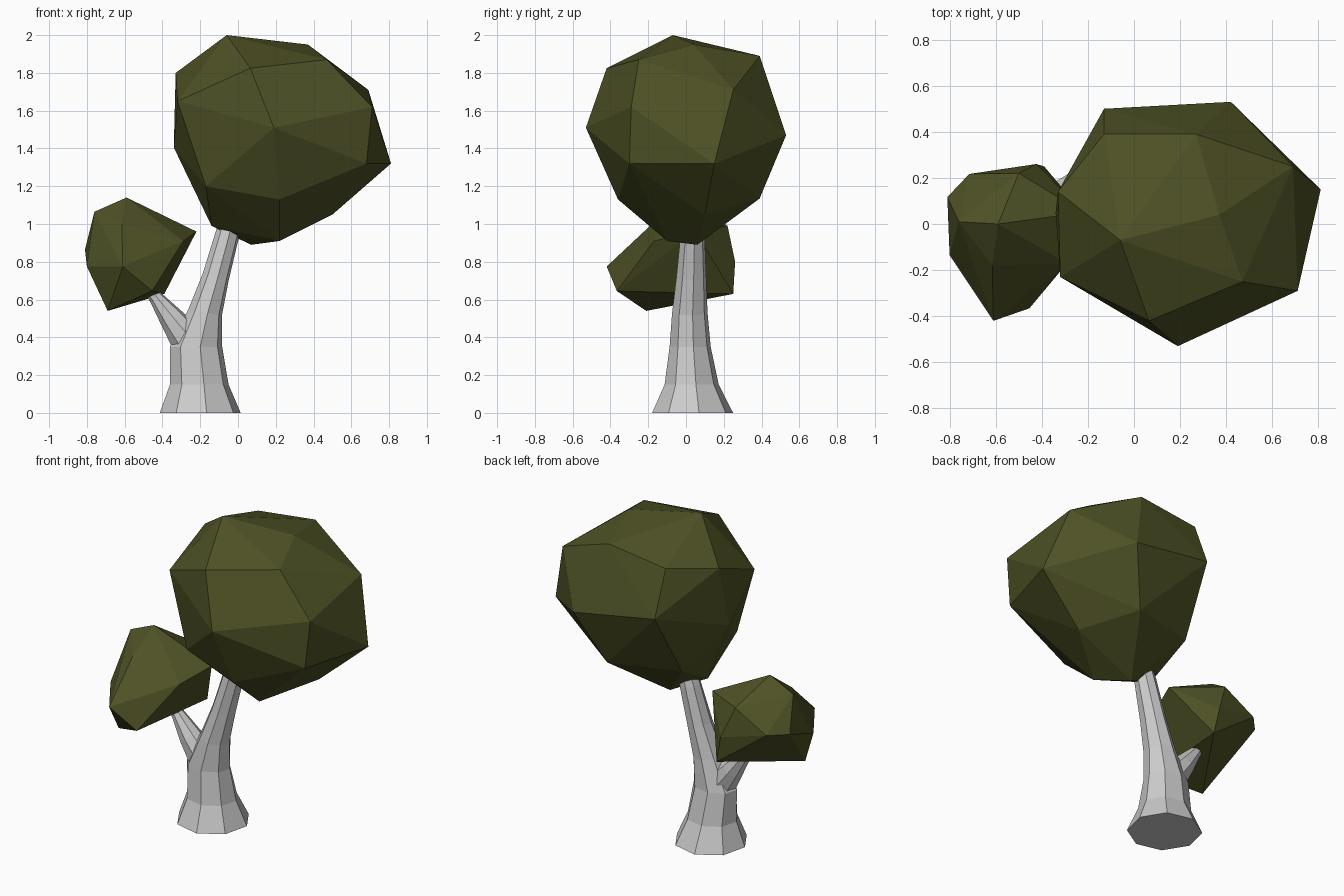
import bpy, bmesh, math
from mathutils import Vector

if "Cube" in bpy.data.objects:
    bpy.data.objects.remove(bpy.data.objects["Cube"])

SIDES = 8
PHASE = math.radians(9)


def new_object(name, bm):
    bmesh.ops.recalc_face_normals(bm, faces=bm.faces)
    mesh = bpy.data.meshes.new(name)
    bm.to_mesh(mesh)
    bm.free()
    obj = bpy.data.objects.new(name, mesh)
    bpy.context.collection.objects.link(obj)
    return obj


def loft(name, rings):
    """Eight-sided tube; each ring is (centre, tilt towards -x, radius x, radius y)."""
    bm = bmesh.new()
    loops = []
    for centre, tilt, rx, ry in rings:
        across = Vector((math.cos(tilt), 0, math.sin(tilt)))
        loop = []
        for i in range(SIDES):
            a = PHASE + math.tau * i / SIDES
            p = Vector(centre) + across * rx * math.cos(a) + Vector((0, ry * math.sin(a), 0))
            loop.append(bm.verts.new(p))
        loops.append(loop)
    for lo, hi in zip(loops, loops[1:]):
        for i in range(SIDES):
            j = (i + 1) % SIDES
            bm.faces.new((lo[i], lo[j], hi[j], hi[i]))
    bm.faces.new(loops[0][::-1])
    bm.faces.new(loops[-1])
    return new_object(name, bm)


def crown(name, points, mat):
    """Faceted leaf mass wrapped around a few corner points."""
    bm = bmesh.new()
    verts = [bm.verts.new(p) for p in points]
    res = bmesh.ops.convex_hull(bm, input=verts)
    loose = [v for v in bm.verts if not v.link_faces]
    bmesh.ops.delete(bm, geom=loose, context='VERTS')
    obj = new_object(name, bm)
    obj.data.materials.append(mat)
    return obj


# Flared trunk leaning into the large crown
trunk = loft("trunk", [
    ((-0.20, 0.035, 0.00), 0, 0.217, 0.217),
    ((-0.205, 0.03, 0.15), 0, 0.157, 0.145),
    ((-0.222, 0.022, 0.35), 0, 0.140, 0.110),
    ((-0.175, 0.020, 0.53), -0.15, 0.092, 0.095),
    ((-0.118, 0.028, 0.72), -0.25, 0.072, 0.080),
    ((-0.055, 0.035, 0.95), -0.25, 0.064, 0.064),
    ((-0.02, 0.035, 1.08), -0.25, 0.050, 0.050),
])

# Side branch, fused with the trunk
branch = loft("branch", [
    ((-0.225, 0.02, 0.34), 0.3, 0.110, 0.085),
    ((-0.345, 0.02, 0.49), 0.7, 0.069, 0.070),
    ((-0.435, 0.02, 0.61), 0.7, 0.038, 0.042),
    ((-0.50, 0.01, 0.70), 0.7, 0.028, 0.028),
])
branch.hide_render = True
mod = trunk.modifiers.new("fuse", 'BOOLEAN')
mod.operation = 'UNION'
mod.solver = 'EXACT'
mod.object = branch
bpy.context.view_layer.objects.active = trunk
bpy.ops.object.modifier_apply(modifier=mod.name)
bpy.data.objects.remove(branch)

# Leaf colour
leaf = bpy.data.materials.new("leaf_green")
leaf.diffuse_color = (0.075, 0.082, 0.018, 1)
leaf.use_nodes = True
leaf.node_tree.nodes["Principled BSDF"].inputs["Base Color"].default_value = leaf.diffuse_color

# Large upper crown
crown("large_crown", [
    (-0.06, -0.07, 2.00), (0.37, 0.04, 1.95), (0.47, -0.25, 1.87),
    (0.71, -0.29, 1.62), (0.81, 0.15, 1.32), (0.69, 0.25, 1.71),
    (0.42, 0.53, 1.47), (0.27, 0.39, 1.89), (-0.13, 0.39, 1.84),
    (-0.13, 0.50, 1.56), (-0.32, -0.23, 1.65), (-0.33, 0.14, 1.80),
    (0.065, -0.42, 1.825), (0.19, -0.53, 1.51), (-0.34, 0.05, 1.405),
    (-0.14, -0.02, 0.99), (0.07, 0.06, 0.89), (0.22, -0.10, 0.91),
    (0.50, 0.10, 1.05), (0.68, -0.30, 1.32), (0.22, -0.36, 1.13),
    (0.28, 0.39, 1.135), (-0.17, -0.27, 1.20), (-0.16, 0.27, 1.15),
], leaf)

# Small side crown
crown("small_crown", [
    (-0.59, 0.00, 1.14), (-0.76, 0.01, 1.065), (-0.81, 0.117, 0.865),
    (-0.715, 0.217, 0.87), (-0.424, 0.26, 0.80), (-0.50, 0.22, 0.99),
    (-0.80, -0.135, 0.775), (-0.615, -0.18, 1.00), (-0.61, -0.42, 0.775),
    (-0.454, -0.366, 0.645), (-0.69, -0.21, 0.54), (-0.39, 0.25, 0.63),
    (-0.22, 0.05, 0.96), (-0.29, -0.17, 0.91),
], leaf)
